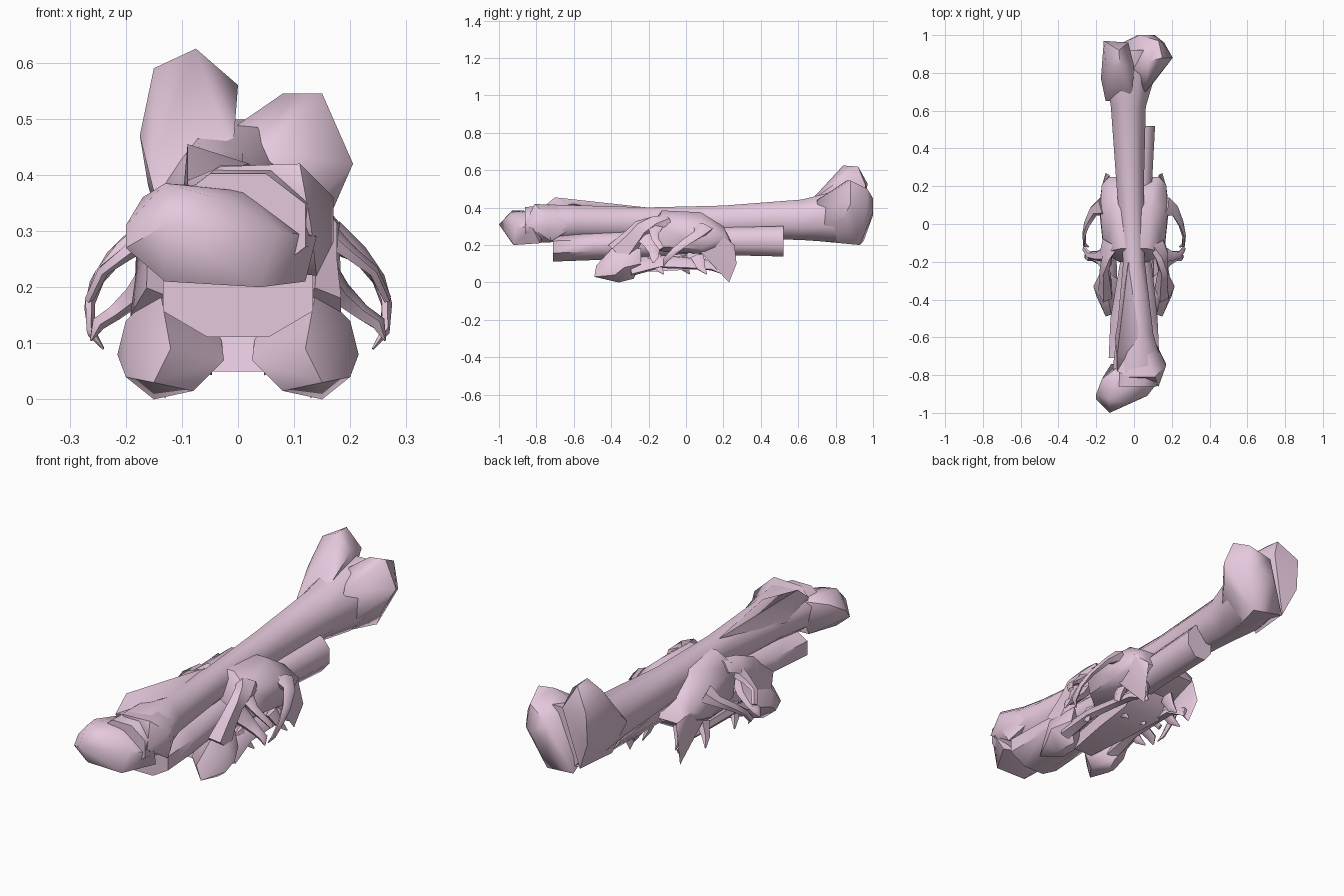
import bpy, bmesh, math
from mathutils import Vector

bone = bpy.data.materials.new("bone_pink")
bone.diffuse_color = (0.78, 0.58, 0.72, 1)


def finish(bm, name, angle=55):
    bmesh.ops.recalc_face_normals(bm, faces=bm.faces)
    me = bpy.data.meshes.new(name)
    bm.to_mesh(me)
    bm.free()
    me.materials.append(bone)
    ob = bpy.data.objects.new(name, me)
    bpy.context.collection.objects.link(ob)
    bpy.ops.object.select_all(action='DESELECT')
    ob.select_set(True)
    bpy.context.view_layer.objects.active = ob
    bpy.ops.object.shade_smooth_by_angle(angle=math.radians(angle))
    return ob


def skin(bm, rings):
    loops = [[bm.verts.new(p) for p in r] for r in rings]
    n = len(loops[0])
    for a, b in zip(loops, loops[1:]):
        for i in range(n):
            j = (i + 1) % n
            bm.faces.new((a[i], a[j], b[j], b[i]))
    bm.faces.new(loops[0])
    bm.faces.new(loops[-1])


def shaft(name, stations, n=8):
    """Loft along y; stations are (y, x, z, half width, half height)."""
    bm = bmesh.new()
    skin(bm, [[(x + rx * math.cos((i + .5) * math.tau / n), y,
                z + rz * math.sin((i + .5) * math.tau / n)) for i in range(n)]
              for y, x, z, rx, rz in stations])
    return finish(bm, name)


def lump(name, pts, sides=(1,)):
    """Faceted knob: convex hull of a few corners, optionally on both sides."""
    bm = bmesh.new()
    for s in sides:
        vs = [bm.verts.new((s * x, y, z)) for x, y, z in pts]
        res = bmesh.ops.convex_hull(bm, input=vs)
        junk = [v for v in res["geom_interior"] if isinstance(v, bmesh.types.BMVert)]
        bmesh.ops.delete(bm, geom=junk, context='VERTS')
    return finish(bm, name, 50)


def strut(name, path, n=5):
    """Tapering flattened tube through (x, y, z, radius), on both sides."""
    bm = bmesh.new()
    for s in (1, -1):
        pts = [Vector((s * p[0], p[1], p[2])) for p in path]
        rings = []
        for k, p in enumerate(pts):
            t = (pts[min(k + 1, len(pts) - 1)] - pts[max(k - 1, 0)]).normalized()
            u = t.orthogonal().normalized() if abs(t.y) > .95 else t.cross(Vector((0, 1, 0))).normalized()
            v = t.cross(u)
            r = path[k][3]
            rings.append([p + u * math.cos(i * math.tau / n) * r * .7
                          + v * math.sin(i * math.tau / n) * r * 1.3 for i in range(n)])
        skin(bm, rings)
    return finish(bm, name)


# Long upper bone
shaft("long_bone_shaft", [
    (-.86, .0, .31, .13, .10), (-.74, .02, .315, .14, .11), (-.58, .005, .32, .105, .10),
    (-.2, 0, .32, .062, .088), (.2, -.02, .325, .078, .093), (.62, -.03, .335, .10, .117),
    (.78, -.02, .35, .14, .145), (.92, 0, .36, .13, .15)])
lump("long_bone_front_head", [
    (-.13, -1, .31), (-.2, -.93, .27), (-.2, -.90, .31), (-.13, -.93, .385), (-.04, -.95, .36),
    (-.17, -.82, .36), (-.12, -.74, .24), (-.13, -.93, .21), (.04, -.92, .2), (.07, -.91, .30),
    (.14, -.82, .29), (.12, -.78, .21), (.02, -.84, .37), (-.06, -.74, .38)])
lump("long_bone_front_knob", [
    (.17, -.75, .36), (.17, -.74, .28), (.11, -.81, .42), (-.03, -.81, .415), (-.09, -.78, .39),
    (.13, -.86, .31), (.14, -.72, .22), (.09, -.58, .31), (.0, -.5, .40), (-.08, -.74, .25)])
lump("long_bone_ridge", [(-.09, -.70, .455), (-.09, -.78, .39), (.02, -.60, .42),
                         (-.03, -.2, .40), (-.10, -.6, .34), (.03, -.4, .38)])
lump("long_bone_back_tall_knob", [
    (-.15, .84, .59), (-.075, .84, .625), (-.08, .92, .62), (-.16, .97, .53), (-.175, .77, .47),
    (-.15, .65, .37), (-.01, .66, .43), (.0, .84, .56), (-.03, .96, .52), (-.16, .96, .38),
    (-.10, .93, .24), (-.12, .72, .24)])
lump("long_bone_back_round_knob", [
    (.08, .86, .545), (.15, .88, .545), (.13, .97, .50), (.205, .88, .42), (.16, .96, .38),
    (.17, .84, .34), (.03, 1, .45), (.11, 1, .38), (.02, 1, .36), (.07, .93, .2),
    (.0, .72, .22), (.09, .73, .30), (.06, .70, .44), (-.08, .95, .22), (.0, .82, .49)])

# Shorter bone threaded underneath
shaft("short_bone_shaft", [
    (-.71, 0, .19, .145, .085), (-.5, .0, .195, .135, .082), (-.2, .01, .205, .09, .078),
    (.2, .03, .22, .07, .08), (.52, .045, .22, .072, .088)])

# Skull dome with drooping side plates
lump("skull_dome", [
    (.07, -.13, .385), (.09, .08, .375), (.10, .20, .30), (.16, -.15, .32), (.18, .08, .30),
    (.17, .21, .25), (.13, .25, .20), (.16, -.12, .19), (.185, .08, .18), (.12, .12, .15),
    (.09, -.17, .17), (.08, -.2, .28)] + [
    (-.07, -.13, .385), (-.09, .08, .375), (-.10, .20, .30), (-.16, -.15, .32), (-.18, .08, .30),
    (-.17, .21, .25), (-.13, .25, .20), (-.16, -.12, .19), (-.185, .08, .18), (-.12, .12, .15),
    (-.09, -.17, .17), (-.08, -.2, .28)])
lump("skull_rear_plate", [(.17, .08, .26), (.17, .2, .25), (.13, .26, .2), (.15, .27, .10),
                          (.13, .23, .0), (.11, .17, .09), (.15, .08, .16)], (1, -1))

# Front lobes, brow arms and cheek hooks
lump("skull_front_lobe", [
    (.14, -.38, .2), (.20, -.36, .14), (.215, -.33, .08), (.2, -.38, .04), (.15, -.36, .0),
    (.15, -.49, .03), (.12, -.48, .09), (.08, -.40, .015), (.025, -.38, .07), (.03, -.34, .11),
    (.15, -.24, .18), (.17, -.24, .10), (.12, -.28, .02)], (1, -1))
strut("brow_arm", [(.15, -.36, .15, .06), (.15, -.29, .23, .045), (.155, -.24, .29, .038),
                   (.15, -.17, .32, .035), (.12, -.1, .33, .04)])
strut("cheek_hook", [(.165, .09, .29, .045), (.215, .07, .26, .024), (.25, .0, .215, .018),
                     (.265, -.06, .17, .014), (.262, -.11, .12, .012), (.24, -.12, .09, .003)])
strut("brow_spur", [(.14, -.21, .24, .045), (.18, -.18, .19, .032), (.22, -.17, .155, .022),
                    (.25, -.17, .135, .02), (.262, -.175, .105, .003)])
strut("outer_arch", [(.15, -.16, .30, .035), (.2, -.17, .26, .02), (.24, -.165, .23, .015),
                     (.265, -.13, .18, .012)])

# Broken underside: palate, jaw rails and splinters
lump("palate", [(-.05, -.36, .05), (.05, -.36, .05), (-.05, -.34, .12), (.05, -.34, .12),
                (-.1, .06, .07), (.1, .06, .07), (-.09, .14, .17), (.09, .14, .17),
                (-.08, -.15, .06), (.08, -.15, .06)])
strut("jaw_rail", [(.14, -.3, .08, .05), (.13, -.14, .11, .035), (.12, .02, .10, .03),
                   (.11, .14, .09, .028), (.12, .22, .05, .015)])
for k, (x, y, dx) in enumerate([(.12, -.17, .03), (.08, -.03, -.02), (.13, .06, .03), (.07, .15, .01)]):
    strut(f"splinter_{k + 1}", [(x, y, .14, .03), (x + dx, y + .02, .08, .018),
                                (x + dx * 1.6, y + .05, .045, .003)])
